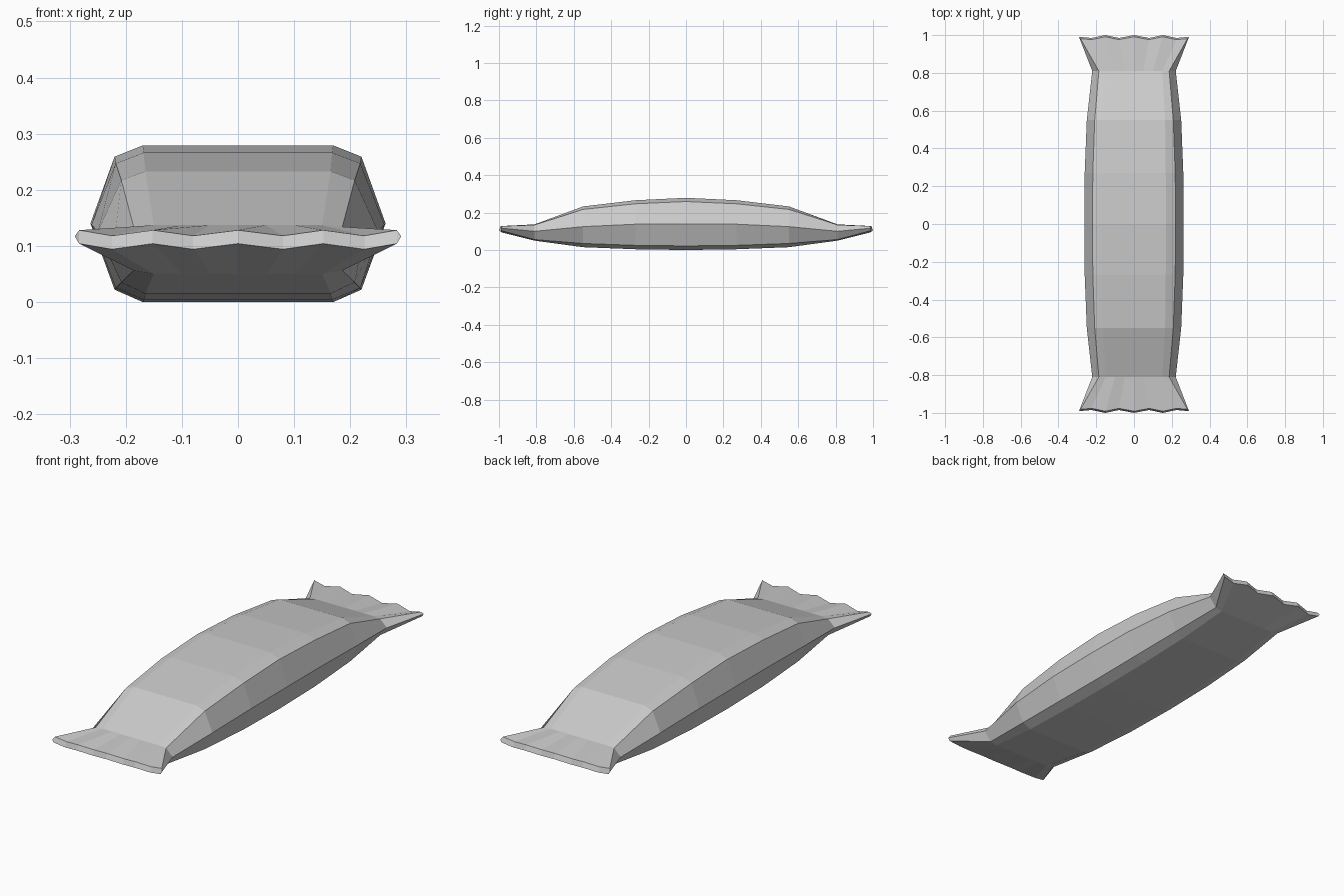
import bpy, bmesh

if "Cube" in bpy.data.objects:
    bpy.data.objects.remove(bpy.data.objects["Cube"])

# half-stations: y, flat half-width, shoulder half-width, side half-width,
# top z, top shoulder z, side z, bottom shoulder z, bottom z
STATIONS = [
    (0.00, 0.170, 0.220, 0.263, 0.279, 0.259, 0.140, 0.022, 0.000),
    (0.27, 0.168, 0.218, 0.261, 0.266, 0.247, 0.138, 0.025, 0.004),
    (0.55, 0.165, 0.208, 0.250, 0.233, 0.217, 0.125, 0.035, 0.015),
    (0.81, 0.150, 0.186, 0.221, 0.137, 0.134, 0.100, 0.056, 0.050),
]


def body_ring(s, sign):
    """Chamfered cross-section: nine top points, side, nine bottom points, side."""
    y, flat, sh, side, zt, zts, zm, zbs, zb = s
    xs = [-sh] + [flat * i / 3 for i in range(-3, 4)] + [sh]
    top = [(x, sign * y, zts if abs(x) == sh else zt) for x in xs]
    bot = [(x, sign * y, zbs if abs(x) == sh else zb) for x in reversed(xs)]
    return top + [(side, sign * y, zm)] + bot + [(-side, sign * y, zm)]


def crimp_ring(sign):
    """Thin, flared, zigzag end of the wrapper."""
    xs = [-0.283, -0.225, -0.152, -0.08, 0, 0.08, 0.152, 0.225, 0.283]
    top, bot = [], []
    for i, x in enumerate(xs):
        peak = i % 2 == 0
        y = 0.995 if peak else 0.98
        if i in (0, 8):
            y = 0.985
        top.append((x, sign * (y - 0.004), 0.128 if peak else 0.118))
        bot.append((x, sign * (y + 0.005), 0.104 if peak else 0.094))
    return top + [(0.291, sign * 0.99, 0.117)] + bot[::-1] + [(-0.291, sign * 0.99, 0.117)]


rings = [crimp_ring(-1)]
rings += [body_ring(s, -1) for s in reversed(STATIONS[1:])]
rings += [body_ring(s, 1) for s in STATIONS]
rings += [crimp_ring(1)]

bm = bmesh.new()
loops = [[bm.verts.new(p) for p in r] for r in rings]
n = len(loops[0])

# wrapper skin
for a, b in zip(loops, loops[1:]):
    for i in range(n):
        j = (i + 1) % n
        bm.faces.new((a[i], a[j], b[j], b[i]))

# narrow end rims
for r in (loops[0], loops[-1]):
    for i in range(8):
        bm.faces.new((r[i], r[i + 1], r[17 - i], r[18 - i]))
    bm.faces.new((r[8], r[9], r[10]))
    bm.faces.new((r[18], r[19], r[0]))

bmesh.ops.recalc_face_normals(bm, faces=bm.faces)
mesh = bpy.data.meshes.new("snack_bar_wrapper")
bm.to_mesh(mesh)
bm.free()
obj = bpy.data.objects.new("snack_bar_wrapper", mesh)
bpy.context.collection.objects.link(obj)
